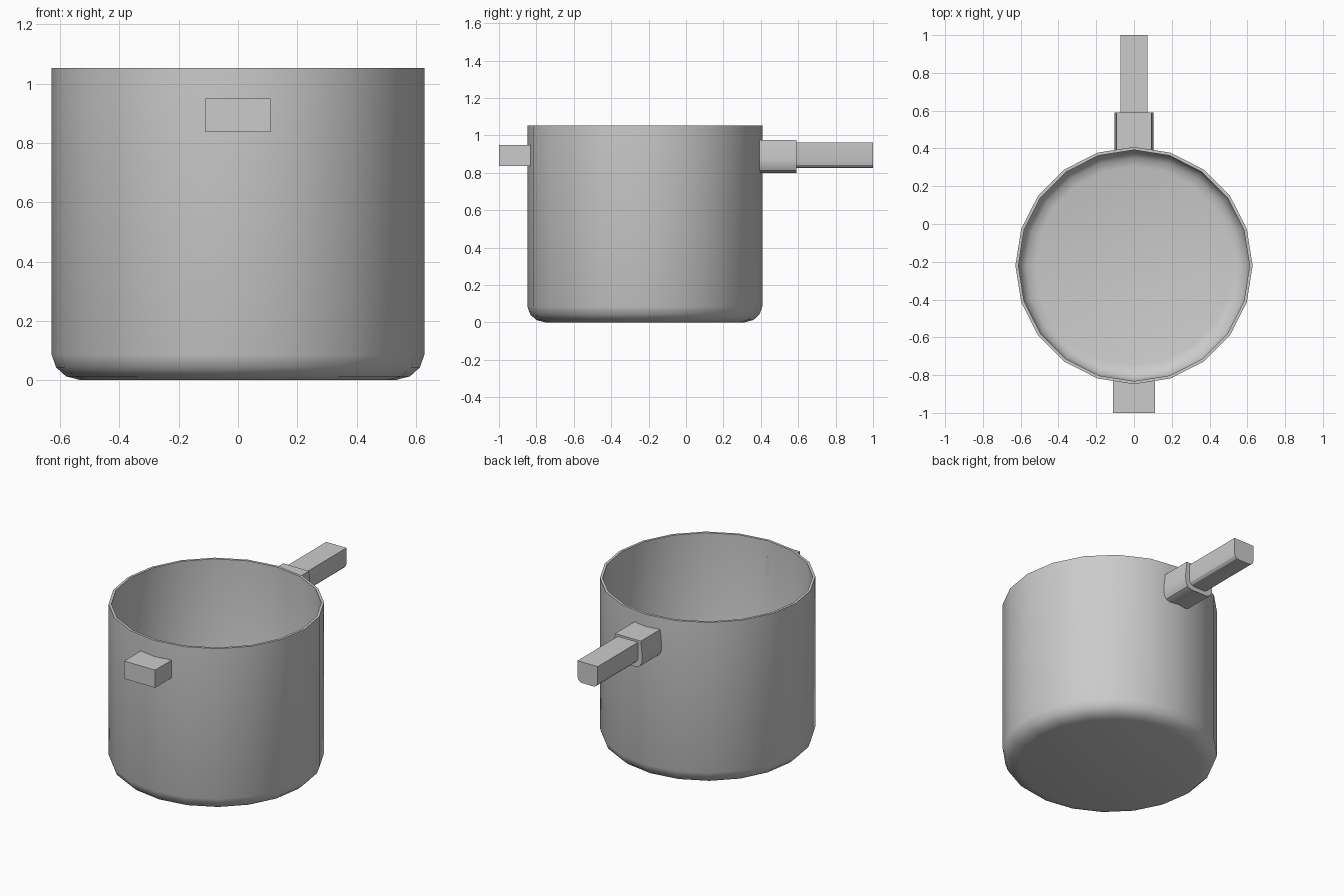
import bpy, bmesh
from math import sin, cos, pi

if "Cube" in bpy.data.objects:
    bpy.data.objects.remove(bpy.data.objects["Cube"])

POT_Y = -0.22
SIDES = 20


def finish(name, bm):
    bmesh.ops.recalc_face_normals(bm, faces=bm.faces)
    mesh = bpy.data.meshes.new(name)
    bm.to_mesh(mesh)
    bm.free()
    ob = bpy.data.objects.new(name, mesh)
    bpy.context.collection.objects.link(ob)
    bpy.ops.object.select_all(action='DESELECT')
    ob.select_set(True)
    bpy.context.view_layer.objects.active = ob
    bpy.ops.object.shade_smooth_by_angle(angle=pi / 6)
    return ob


def lathe(name, profile):
    """Revolve an open (radius, z) profile and cap both of its ends."""
    bm = bmesh.new()
    rings = [[bm.verts.new((r * cos(2 * pi * i / SIDES),
                            POT_Y + r * sin(2 * pi * i / SIDES), z))
              for i in range(SIDES)] for r, z in profile]
    for a, b in zip(rings, rings[1:]):
        for i in range(SIDES):
            j = (i + 1) % SIDES
            bm.faces.new((a[i], a[j], b[j], b[i]))
    bm.faces.new(rings[0])
    bm.faces.new(rings[-1])
    return finish(name, bm)


def bar(name, half, y0, y1):
    """Extrude a left-right symmetric (x, z) section along y."""
    section = half + [(-x, z) for x, z in reversed(half)]
    bm = bmesh.new()
    ends = [[bm.verts.new((x, y, z)) for x, z in section] for y in (y0, y1)]
    n = len(section)
    for i in range(n):
        j = (i + 1) % n
        bm.faces.new((ends[0][i], ends[0][j], ends[1][j], ends[1][i]))
    for ring in ends:
        bm.faces.new(ring)
    return finish(name, bm)


# Pot: outside from the base up, over the rim, inside down to the floor
lathe("pot", [(0.53, 0.0), (0.58, 0.013), (0.613, 0.043), (0.628, 0.085),
              (0.628, 1.053), (0.612, 1.053),
              (0.612, 0.088), (0.598, 0.052), (0.57, 0.027), (0.525, 0.016)])

# Long handle and its collar: flat top, rounded underside
bar("handle_collar", [(0.092, 0.975), (0.102, 0.875), (0.098, 0.835),
                      (0.085, 0.812), (0.06, 0.80)], 0.393, 0.59)
bar("long_handle", [(0.072, 0.962), (0.072, 0.862), (0.067, 0.843),
                    (0.055, 0.831), (0.038, 0.827)], 0.58, 1.0)

# Small front grip
bar("front_grip", [(0.11, 0.95), (0.11, 0.836)], -1.0, -0.83)
